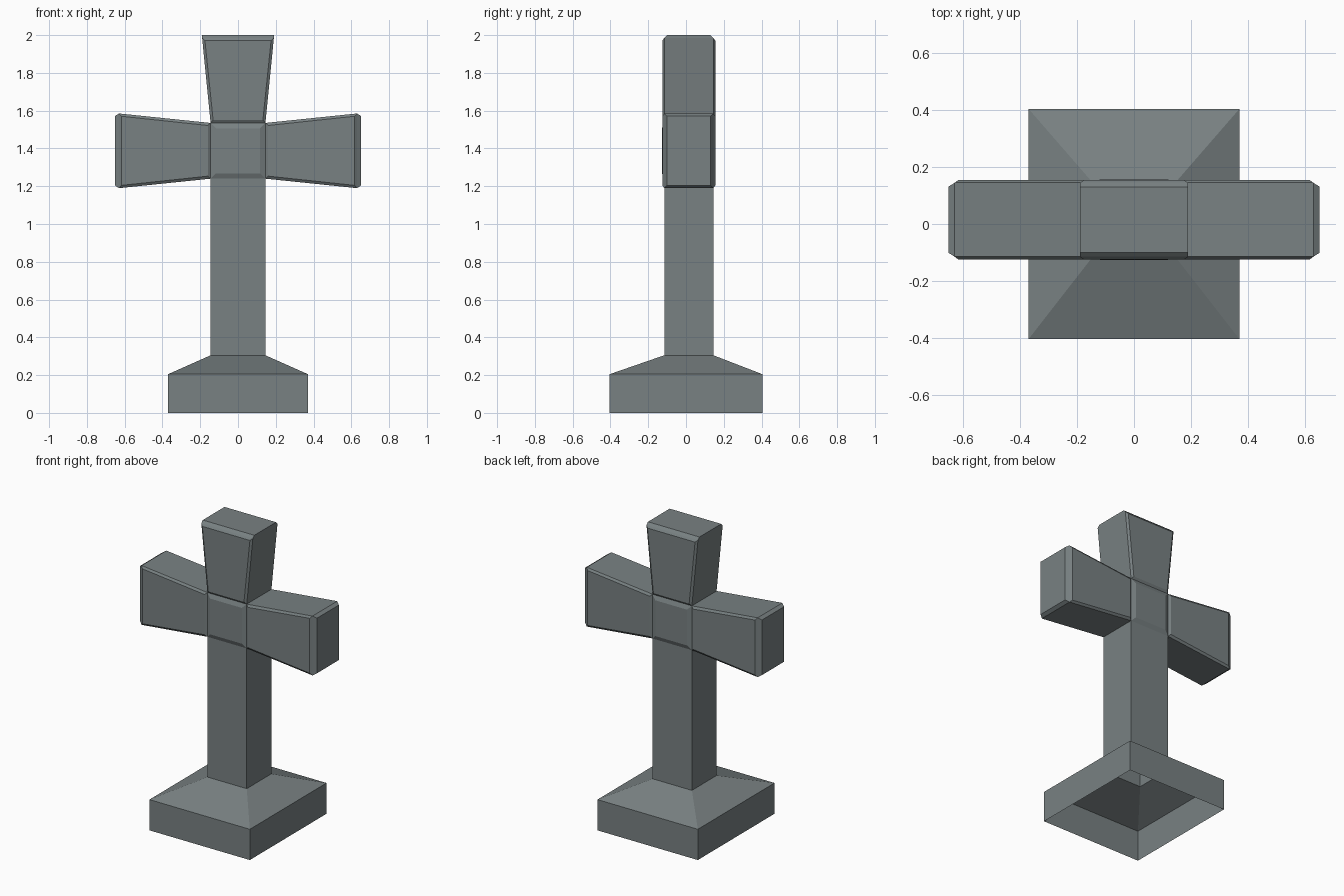
import bpy, bmesh
from mathutils import Vector

cube = bpy.data.objects.get("Cube")
if cube:
    bpy.data.objects.remove(cube, do_unlink=True)

stone = bpy.data.materials.new("grey stone")
stone.use_nodes = True
colour = (0.19, 0.22, 0.225, 1)
stone.diffuse_color = colour
stone.node_tree.nodes["Principled BSDF"].inputs["Base Color"].default_value = colour

bm = bmesh.new()


def ring(hx, hy, z, y=0.0):
    corners = ((-1, -1), (1, -1), (1, 1), (-1, 1))
    return [bm.verts.new((sx * hx, y + sy * hy, z)) for sx, sy in corners]


def grow(face, move, flare):
    """Extrude one face, then widen its end. Returns the end face."""
    end = bmesh.ops.extrude_discrete_faces(bm, faces=[face])["faces"][0]
    centre = end.calc_center_median()
    for v in end.verts:
        d = v.co - centre
        v.co = centre + Vector(move) + Vector([a * b for a, b in zip(d, flare)])
    return end


# Hollow base, shaft and crossing, stacked as one shell open below
MID = 0.015
levels = [ring(0.37, 0.404, 0), ring(0.37, 0.404, 0.205),
          ring(0.145, 0.13, 0.305, MID), ring(0.145, 0.13, 1.24, MID),
          ring(0.145, 0.13, 1.535, MID)]
for low, high in zip(levels, levels[1:]):
    crossing = [bm.faces.new((low[i], low[(i + 1) % 4], high[(i + 1) % 4], high[i]))
                for i in range(4)]
top = bm.faces.new(levels[-1])
bm.normal_update()

# Flared arms and head
front, left, back, right = crossing
middle = [front, back]
ends = [grow(face, (s * 0.485, 0, 0), (1, 1, 1.34))
        for face, s in ((left, 1), (right, -1))]
head_end = grow(top, (0, 0, 0.45), (1.31, 1, 1))
bm.normal_update()

# Raised, chamfered panels on the arm, head and crossing faces
sides = [f for f in bm.faces
         if f not in middle and abs(f.normal.y) > 0.8
         and f.calc_center_median().z > 1.3]
bmesh.ops.inset_individual(bm, faces=sides, thickness=0.02, depth=0.01)
bmesh.ops.inset_individual(bm, faces=middle, thickness=0.04, depth=0.012)
bmesh.ops.inset_individual(bm, faces=ends, thickness=0.02, depth=0.022)

# The head's cap is chamfered only at its front and back
cap = bmesh.ops.extrude_discrete_faces(bm, faces=[head_end])["faces"][0]
for v in cap.verts:
    v.co.z = 2.0
    v.co.y = MID + (v.co.y - MID) * 0.88

mesh = bpy.data.meshes.new("stone_cross")
bm.to_mesh(mesh)
bm.free()
mesh.materials.append(stone)
stone_cross = bpy.data.objects.new("stone_cross", mesh)
bpy.context.collection.objects.link(stone_cross)
